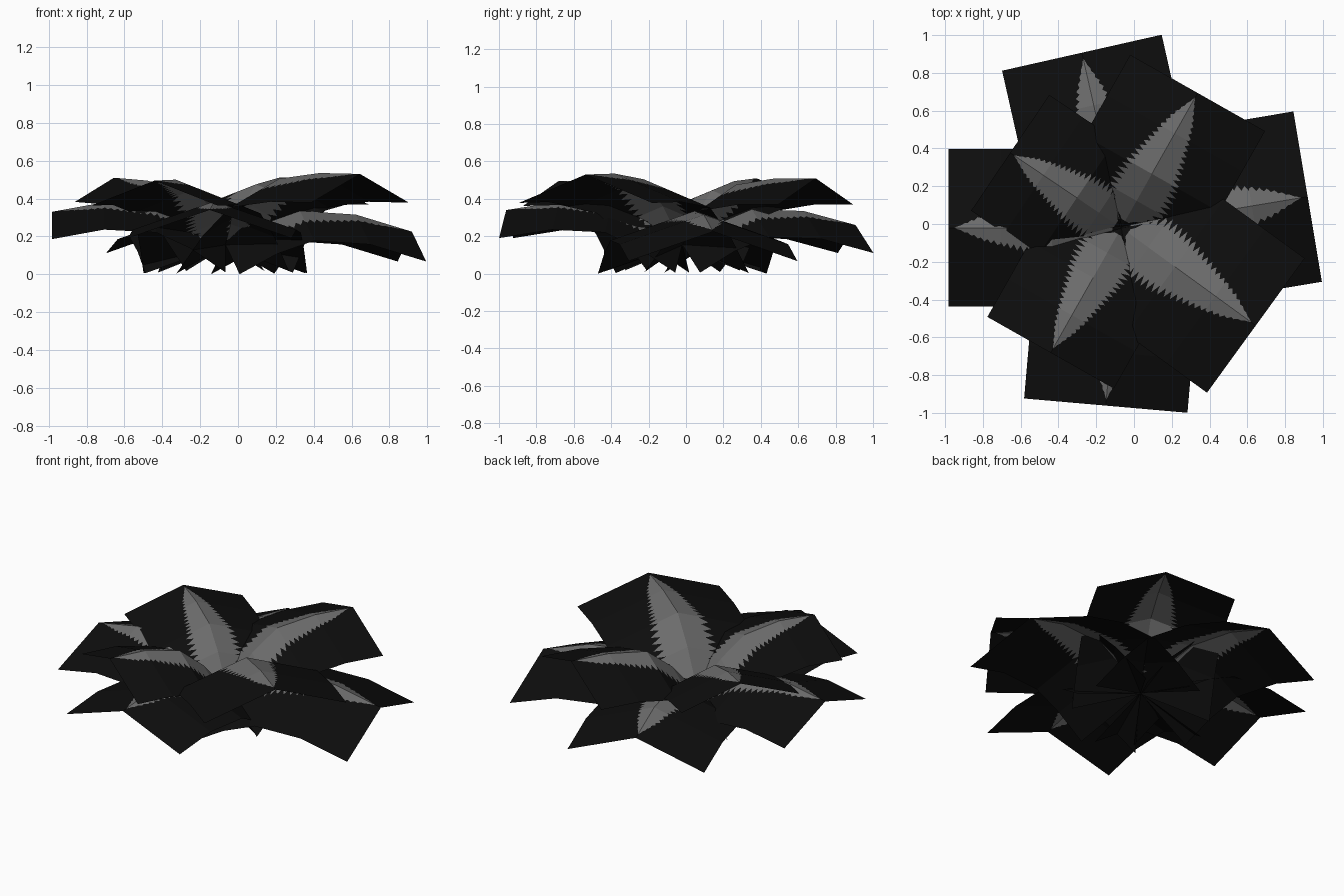
import bpy, math

if "Cube" in bpy.data.objects:
    bpy.data.objects.remove(bpy.data.objects["Cube"])

CX, CY = -0.067, -0.02          # point where all fronds meet

def mat(name, v):
    m = bpy.data.materials.new(name)
    m.diffuse_color = (v, v, v, 1)
    m.use_nodes = True
    m.node_tree.nodes["Principled BSDF"].inputs["Base Color"].default_value = m.diffuse_color
    return m

BLACK = mat("card_black", 0.004)
GREY = mat("leaf_grey", 0.15)

def interp(pts, t):
    for (a, va), (b, vb) in zip(pts, pts[1:]):
        if t <= b:
            return va + (vb - va) * max(0, t - a) / (b - a)
    return pts[-1][1]

# leaf half width along the frond, relative to card half width
LEAF = [(0, 0.02), (0.06, 0.06), (0.13, 0.33), (0.22, 0.40), (0.35, 0.38),
        (0.6, 0.26), (0.8, 0.15), (0.965, 0.0), (1, 0.0)]

def frond(name, angle, length, half, ridge):
    """Roof-folded bent card with a serrated leaf cut into its faces."""
    breaks = [t for t, z in ridge]
    teeth = [0.05 + i * 0.915 / 48 for i in range(49)]
    rows = sorted(set([(t, -1) for t in breaks] + [(t, i) for i, t in enumerate(teeth)]))
    a = math.radians(angle)
    ca, sa = math.cos(a), math.sin(a)
    verts, faces, mats = [], [], []
    for t, i in rows:
        w = interp(LEAF, t) * half
        if i >= 0 and 0.1 < t < 0.95:
            w *= 1.12 if i % 2 else 0.72 + 0.2 * t
        w = max(w, 0.0005)
        for s in (-half, -w, 0, w, half):
            r = t * length
            z = interp(ridge, t) - abs(s) * 0.345
            verts.append((CX + r * ca - s * sa, CY + r * sa + s * ca, max(z, 0)))
    for k in range(len(rows) - 1):
        inside = rows[k][0] > 0.049 and rows[k + 1][0] < 0.97
        for c in range(4):
            p = k * 5 + c
            faces.append((p, p + 5, p + 6, p + 1))
            mats.append(1 if c in (1, 2) and inside else 0)
    me = bpy.data.meshes.new(name)
    me.from_pydata(verts, [], faces)
    me.materials.append(BLACK)
    me.materials.append(GREY)
    for p, m in zip(me.polygons, mats):
        p.material_index = m
    ob = bpy.data.objects.new(name, me)
    bpy.context.collection.objects.link(ob)

BEND = (0, 0.2, 0.4, 0.7, 1)

# name, angle, length, half width, ridge heights at the bends
FRONDS = [
    # upper ring
    ("upper_frond_right", 324, 0.88, 0.44, (0.155, 0.36, 0.505, 0.535, 0.53)),
    ("upper_frond_back", 60.5, 0.82, 0.41, (0.15, 0.345, 0.475, 0.51, 0.51)),
    ("upper_frond_front", 240.5, 0.76, 0.385, (0.15, 0.33, 0.455, 0.50, 0.495)),
    ("upper_frond_left", 146, 0.71, 0.37, (0.145, 0.325, 0.445, 0.495, 0.51)),
    # lower ring
    ("lower_frond_right", 9.5, 1.0, 0.457, (0.158, 0.265, 0.335, 0.315, 0.225)),
    ("lower_frond_back", 102.7, 0.95, 0.433, (0.155, 0.27, 0.345, 0.335, 0.26)),
    ("lower_frond_left", 180, 0.915, 0.418, (0.155, 0.28, 0.365, 0.38, 0.33)),
    ("lower_frond_front", 265, 0.945, 0.434, (0.155, 0.28, 0.37, 0.385, 0.34)),
]
for name, ang, ln, half, zs in FRONDS:
    frond(name, ang, ln, half, list(zip(BEND, zs)))
